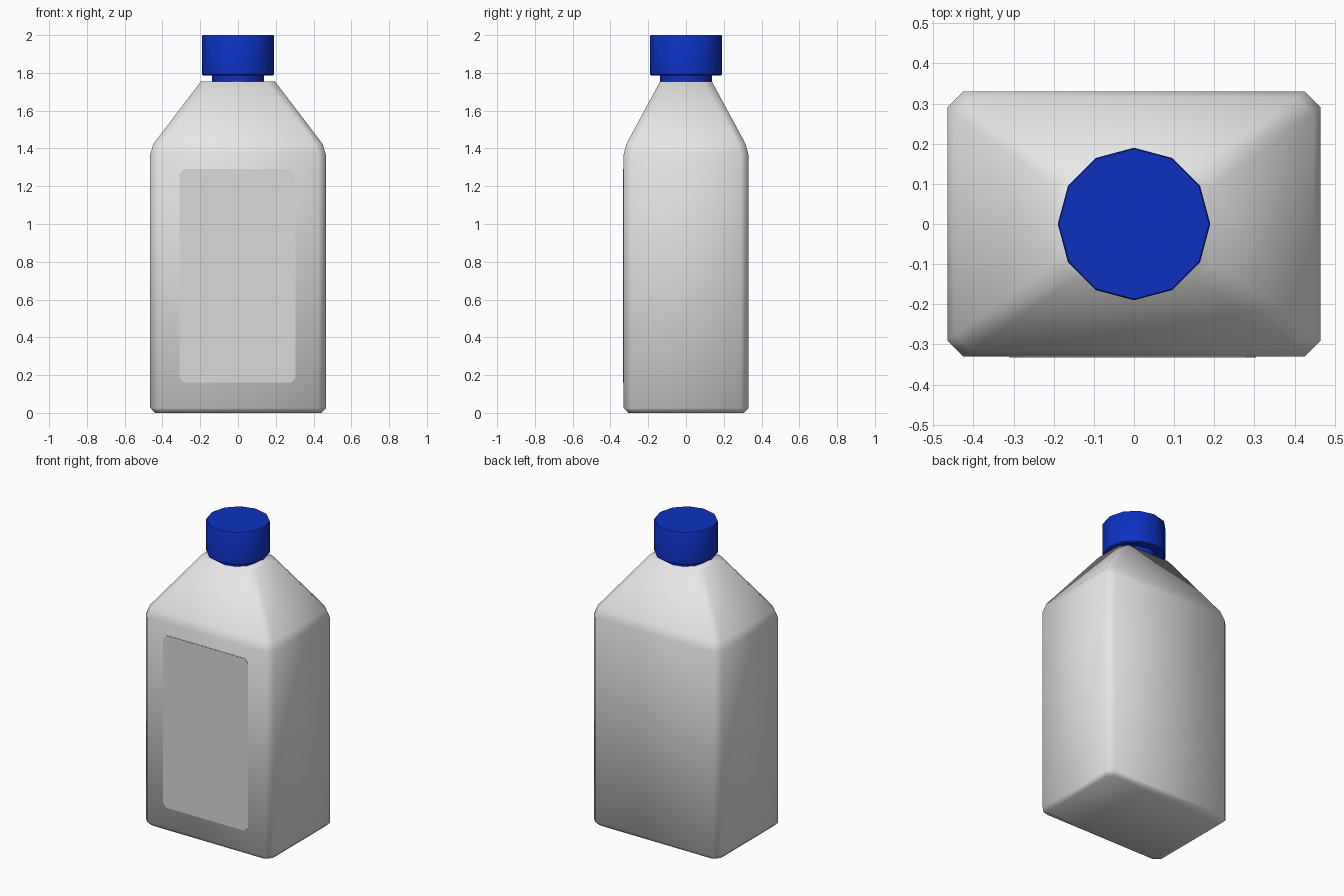
import bpy, bmesh, math

if "Cube" in bpy.data.objects:
    bpy.data.objects.remove(bpy.data.objects["Cube"])


def material(name, rgb):
    m = bpy.data.materials.new(name)
    m.diffuse_color = (*rgb, 1)
    m.use_nodes = True
    m.node_tree.nodes["Principled BSDF"].inputs["Base Color"].default_value = m.diffuse_color
    return m


WHITE = material("white plastic", (0.80, 0.80, 0.80))
GREY = material("label grey", (0.70, 0.70, 0.70))
BLUE = material("cap blue", (0.004, 0.03, 0.53))


def loft(name, rings, mat, angle, cap_ends=True):
    """Skin a stack of equal-length rings of points."""
    bm = bmesh.new()
    loops = [[bm.verts.new(p) for p in ring] for ring in rings]
    n = len(loops[0])
    for a, b in zip(loops, loops[1:]):
        for i in range(n):
            j = (i + 1) % n
            bm.faces.new((a[i], a[j], b[j], b[i]))
    if cap_ends:
        bm.faces.new(loops[0][::-1])
        bm.faces.new(loops[-1])
    bmesh.ops.recalc_face_normals(bm, faces=bm.faces)
    me = bpy.data.meshes.new(name)
    bm.to_mesh(me)
    bm.free()
    me.materials.append(mat)
    ob = bpy.data.objects.new(name, me)
    bpy.context.collection.objects.link(ob)
    bpy.ops.object.select_all(action='DESELECT')
    ob.select_set(True)
    bpy.context.view_layer.objects.active = ob
    bpy.ops.object.shade_smooth_by_angle(angle=math.radians(angle))
    return ob


def chamfered(x, y, c):
    return [(x, -y + c), (x, y - c), (x - c, y), (-x + c, y),
            (-x, y - c), (-x, -y + c), (-x + c, -y), (x - c, -y)]


def circle(r, z, n=12):
    return [(r * math.cos(2 * math.pi * i / n), r * math.sin(2 * math.pi * i / n), z)
            for i in range(n)]


# Bottle body: chamfered box tapering to the shoulder top
profile = [(0.0, 0.44, 0.305, 0.035), (0.025, 0.465, 0.33, 0.04),
           (1.37, 0.465, 0.33, 0.04), (1.425, 0.447, 0.315, 0.04),
           (1.755, 0.196, 0.137, 0.045)]
loft("bottle_body", [[(px, py, z) for px, py in chamfered(x, y, c)]
                     for z, x, y, c in profile], WHITE, 50)

# Front label: thin plate with clipped corners
loft("front_label", [[(px - 0.003, y, pz + 0.725) for px, pz in chamfered(0.307, 0.565, 0.025)]
                     for y in (-0.329, -0.333)], GREY, 30)

# Neck, hidden mostly inside the cap
loft("bottle_neck", [circle(0.125, 1.74), circle(0.125, 1.95)], WHITE, 40)

# Tamper ring under the cap
loft("cap_ring", [circle(0.137, 1.752), circle(0.137, 1.80)], BLUE, 40)

# Screw cap
loft("screw_cap", [circle(0.185, 1.787), circle(0.19, 1.793), circle(0.19, 1.995),
                   circle(0.187, 2.0)], BLUE, 35)
